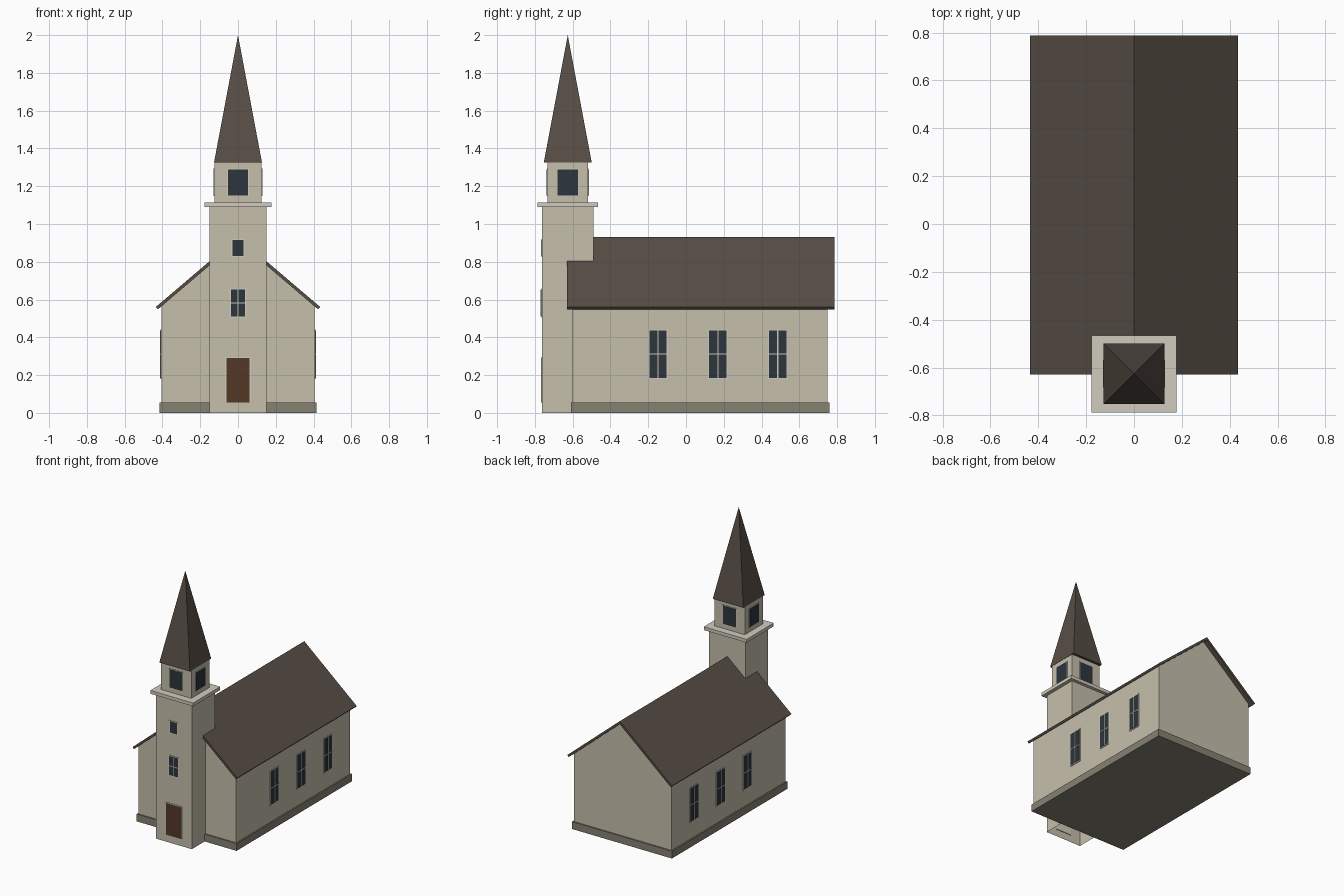
import bpy, bmesh
from mathutils import Matrix

if "Cube" in bpy.data.objects:
    bpy.data.objects.remove(bpy.data.objects["Cube"])


def mat(name, rgb):
    m = bpy.data.materials.new(name)
    m.diffuse_color = (*rgb, 1)
    m.use_nodes = True
    m.node_tree.nodes["Principled BSDF"].inputs["Base Color"].default_value = m.diffuse_color
    return m


WALL = mat("wall_paint", (0.56, 0.52, 0.41))
TRIM = mat("trim_paint", (0.64, 0.60, 0.51))
ROOF = mat("roof_shingle", (0.095, 0.075, 0.06))
STONE = mat("stone", (0.24, 0.22, 0.17))
GLASS = mat("glass", (0.025, 0.035, 0.045))
WOOD = mat("door_wood", (0.085, 0.04, 0.02))
TY = -0.626  # tower centre


def mesh(name, verts, faces, material):
    me = bpy.data.meshes.new(name)
    me.from_pydata(verts, [], faces)
    bm = bmesh.new()
    bm.from_mesh(me)
    bmesh.ops.recalc_face_normals(bm, faces=bm.faces)
    bm.to_mesh(me)
    bm.free()
    me.materials.append(material)
    ob = bpy.data.objects.new(name, me)
    bpy.context.collection.objects.link(ob)
    return ob


def box(name, x, y, z, material, open_bottom=False):
    """Box from (min, max) ranges."""
    v = [(a, b, c) for c in z for b in y for a in x]
    f = [(4, 5, 7, 6), (0, 1, 5, 4), (2, 3, 7, 6), (0, 2, 6, 4), (1, 3, 7, 5)]
    if not open_bottom:
        f.append((0, 1, 3, 2))
    return mesh(name, v, f, material)


def extrude(name, profile, y0, y1, material):
    """XZ profile swept along y."""
    n = len(profile)
    v = [(x, y, z) for y in (y0, y1) for x, z in profile]
    f = [tuple(range(n)), tuple(range(n, 2 * n))]
    f += [(i, (i + 1) % n, n + (i + 1) % n, n + i) for i in range(n)]
    return mesh(name, v, f, material)


def opening(name, pos, side, w, z0, z1, fill=GLASS, bars=False, frame=0.006):
    """Framed panel on a wall; side = quarter turns from the front face."""
    place = Matrix.Translation(pos) @ Matrix.Rotation(side * 1.5707963, 4, 'Z')
    h, e = w / 2, 0.004
    parts = [box(name + "_frame", (-h, h), (-e, e), (z0, z1), TRIM),
             box(name + "_panel", (-h + frame, h - frame), (-e - 0.001, e),
                 (z0 + (0 if fill is WOOD else frame), z1 - frame), fill)]
    if bars:
        m = (z0 + z1) / 2
        parts.append(box(name + "_upright_bar", (-0.003, 0.003), (-e - 0.003, 0),
                         (z0 + frame, z1 - frame), TRIM))
        parts.append(box(name + "_cross_bar", (-h + frame, h - frame), (-e - 0.003, 0),
                         (m - 0.003, m + 0.003), TRIM))
    for p in parts:
        p.data.transform(place)


# Nave: foundation, gabled body and folded roof slab
box("foundation", (-0.415, 0.415), (-0.61, 0.76), (0, 0.055), STONE)
extrude("nave", [(-0.405, 0.03), (0.405, 0.03), (0.405, 0.566), (0, 0.912), (-0.405, 0.566)],
        -0.6, 0.75, WALL)
extrude("nave_roof", [(-0.435, 0.561), (0, 0.931), (0.435, 0.561),
                      (0.424, 0.548), (0, 0.909), (-0.424, 0.548)], -0.63, 0.787, ROOF)

# Tower, ledge, belfry and spire
box("tower", (-0.15, 0.15), (TY - 0.136, TY + 0.136), (0, 1.09), WALL, open_bottom=True)
box("tower_ledge", (-0.178, 0.178), (TY - 0.161, TY + 0.161), (1.09, 1.115), TRIM)
box("belfry", (-0.125, 0.125), (TY - 0.107, TY + 0.107), (1.11, 1.325), WALL)
s = 0.127
mesh("spire", [(-s, TY - s, 1.325), (s, TY - s, 1.325), (s, TY + s, 1.325),
               (-s, TY + s, 1.325), (0, TY, 2)],
     [(0, 1, 2, 3), (0, 1, 4), (1, 2, 4), (2, 3, 4), (3, 0, 4)], ROOF)

# Door and tower windows
front = (0, TY - 0.136, 0)
opening("door", front, 0, 0.136, 0.055, 0.297, WOOD)
opening("tower_window", front, 0, 0.088, 0.505, 0.658, bars=True)
opening("tower_small_window", front, 0, 0.072, 0.825, 0.92)

# Belfry openings on all four sides
for i, (x, y) in enumerate([(0, -0.107), (0.125, 0), (0, 0.107), (-0.125, 0)]):
    opening(f"belfry_opening_{i}", (x, TY + y, 0), i, 0.116, 1.148, 1.293, frame=0.004)

# Nave windows on both long sides
for i, y in enumerate((-0.148, 0.169, 0.486)):
    opening(f"right_window_{i}", (0.405, y, 0), 1, 0.104, 0.18, 0.442, bars=True)
    opening(f"left_window_{i}", (-0.405, y, 0), 3, 0.104, 0.18, 0.442, bars=True)
